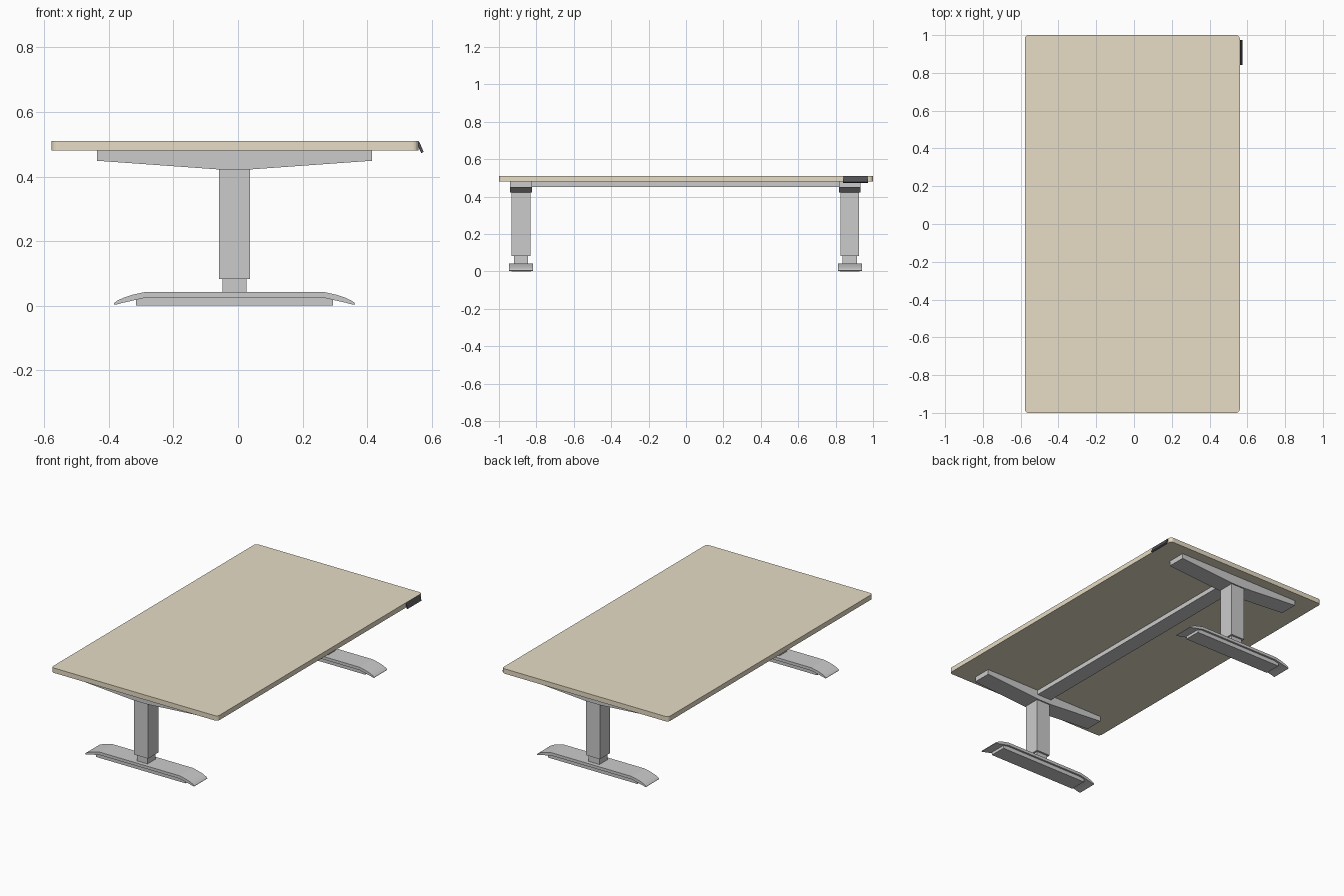
import bpy, bmesh
from mathutils import Vector

if "Cube" in bpy.data.objects:
    bpy.data.objects.remove(bpy.data.objects["Cube"])

CX = -0.011          # centre line of the legs


def material(name, rgb):
    m = bpy.data.materials.new(name)
    m.diffuse_color = (*rgb, 1)
    m.use_nodes = True
    m.node_tree.nodes["Principled BSDF"].inputs["Base Color"].default_value = m.diffuse_color
    return m


def extrude(name, pts, to3d, offset, mat=None):
    """Closed 2D profile extruded along an offset vector."""
    bm = bmesh.new()
    face = bm.faces.new([bm.verts.new(to3d(a, b)) for a, b in pts])
    res = bmesh.ops.extrude_face_region(bm, geom=[face])
    verts = [g for g in res["geom"] if isinstance(g, bmesh.types.BMVert)]
    bmesh.ops.translate(bm, verts=verts, vec=Vector(offset))
    bmesh.ops.recalc_face_normals(bm, faces=bm.faces)
    me = bpy.data.meshes.new(name)
    bm.to_mesh(me)
    bm.free()
    ob = bpy.data.objects.new(name, me)
    bpy.context.collection.objects.link(ob)
    if mat:
        me.materials.append(mat)
    return ob


def side_profile(name, pts, y, width, mat=None):
    return extrude(name, pts, lambda x, z: (x, y - width / 2, z), (0, width, 0), mat)


def box(name, x, y, z, mat=None):
    pts = [(x[0], z[0]), (x[1], z[0]), (x[1], z[1]), (x[0], z[1])]
    return side_profile(name, pts, (y[0] + y[1]) / 2, y[1] - y[0], mat)


def mirrored(half):
    """Right half of a profile, completed across the leg centre line."""
    return [(CX + x, z) for x, z in half] + [(CX - x, z) for x, z in reversed(half)]


wood = material("wood", (0.80, 0.72, 0.56))
dark = material("dark", (0.08, 0.08, 0.09))

# table top with rounded vertical corners
top = box("table_top", (-0.578, 0.56), (-1, 1), (0.48, 0.51), wood)
bm = bmesh.new()
bm.from_mesh(top.data)
edges = [e for e in bm.edges if abs(e.verts[0].co.z - e.verts[1].co.z) > 0.01]
bmesh.ops.bevel(bm, geom=edges, offset=0.02, segments=5, profile=0.5, affect='EDGES')
bm.to_mesh(top.data)
bm.free()

# two telescopic legs with bracket and foot
bracket = mirrored([(0.048, 0.422), (0.426, 0.449), (0.426, 0.48)])
foot = mirrored([(0.274, 0.025), (0.345, 0.009), (0.368, 0.003), (0.374, 0.004),
                 (0.372, 0.009), (0.362, 0.016), (0.343, 0.025), (0.315, 0.034),
                 (0.274, 0.043)])
for side, y in (("left", -0.882), ("right", 0.876)):
    side_profile(side + "_bracket", bracket, y, 0.116)
    box(side + "_outer_column", (CX - 0.048, CX + 0.048), (y - 0.05, y + 0.05), (0.083, 0.424))
    box(side + "_inner_column", (CX - 0.037, CX + 0.037), (y - 0.038, y + 0.038), (0.04, 0.086))
    side_profile(side + "_foot", foot, y, 0.128)
    box(side + "_foot_base", (CX - 0.305, CX + 0.305), (y - 0.052, y + 0.052), (0, 0.026))

# crossbar between the brackets
box("crossbar", (CX - 0.05, CX + 0.05), (-0.826, 0.82), (0.452, 0.48))

# tilted control panel on the edge
side_profile("control_panel", [(0.553, 0.505), (0.561, 0.509), (0.575, 0.477), (0.568, 0.472)],
             0.907, 0.133, dark)
